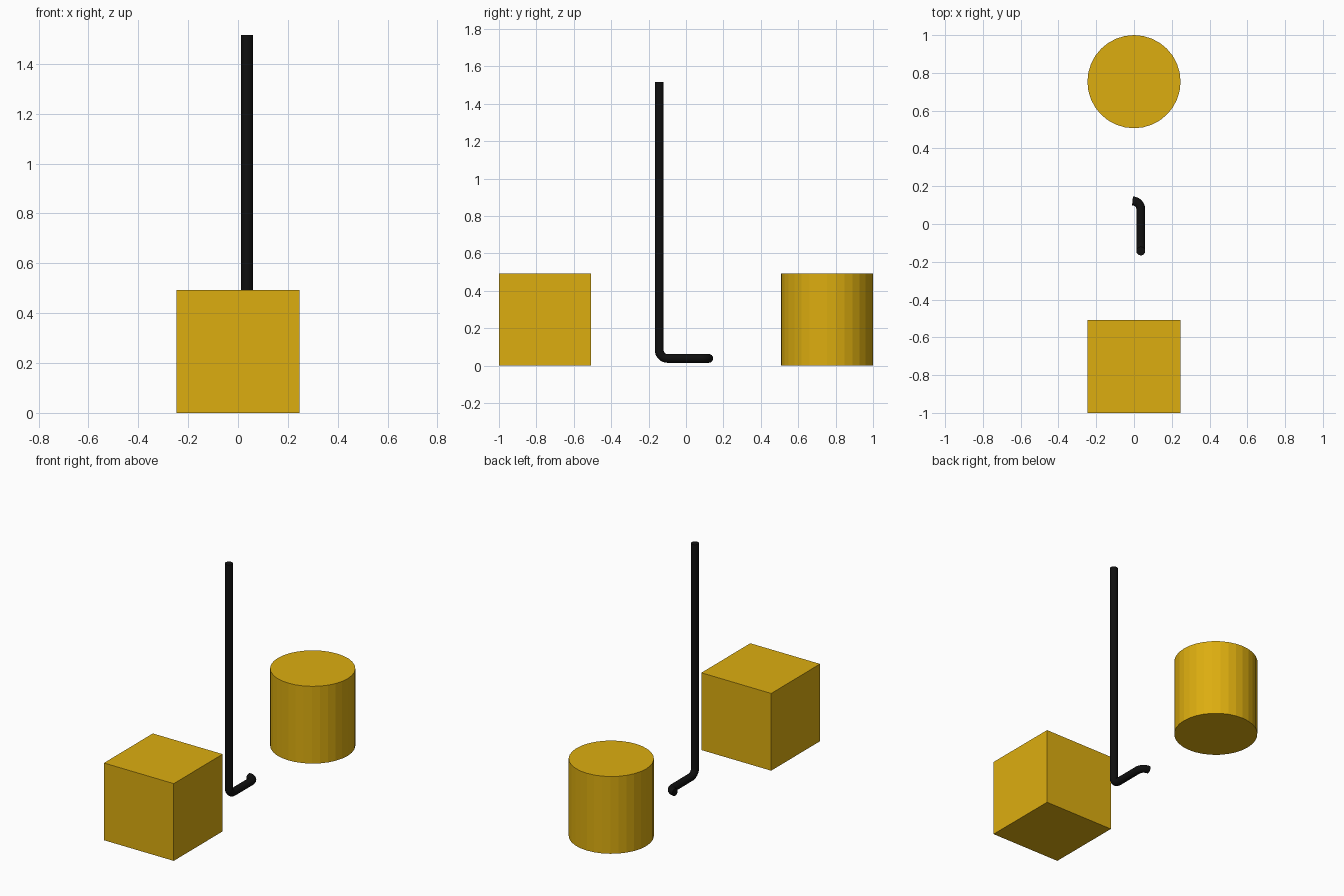
import bpy
from math import sin, cos, pi

if "Cube" in bpy.data.objects:
    bpy.data.objects.remove(bpy.data.objects["Cube"])


def material(name, color):
    m = bpy.data.materials.new(name)
    m.diffuse_color = color
    m.use_nodes = True
    m.node_tree.nodes["Principled BSDF"].inputs["Base Color"].default_value = m.diffuse_color
    return m


yellow = material("yellow", (0.72, 0.42, 0.005, 1))
black = material("black", (0.005, 0.005, 0.005, 1))

SIZE = 0.493      # width and height of both blocks
OFFSET = 0.7535   # distance of the blocks from the centre

# Box block at the front
bpy.ops.mesh.primitive_cube_add(size=SIZE, location=(0, -OFFSET, SIZE / 2))
box = bpy.context.object
box.name = "box_block"
box.data.materials.append(yellow)

# Round block at the back
bpy.ops.mesh.primitive_cylinder_add(vertices=32, radius=SIZE / 2, depth=SIZE,
                                    location=(0, OFFSET, SIZE / 2))
drum = bpy.context.object
drum.name = "round_block"
drum.data.materials.append(yellow)

# Path of the bent rod: long shaft, elbow, foot, sideways hook
X, Y, Z, B, N = 0.036, -0.143, 0.039, 0.044, 8
END_Y = 0.122
angles = [pi / 2 * i / N for i in range(N + 1)]
path = [(X, Y, 1.516)]
path += [(X, Y + B - B * cos(a), Z + B - B * sin(a)) for a in angles]
path += [(X - B + B * cos(a), END_Y - B + B * sin(a), Z) for a in angles]

curve = bpy.data.curves.new("bent_rod", 'CURVE')
curve.dimensions = '3D'
curve.bevel_depth = 0.0235
curve.bevel_resolution = 6
curve.use_fill_caps = True
spline = curve.splines.new('POLY')
spline.points.add(len(path) - 1)
for p, co in zip(spline.points, path):
    p.co = (*co, 1)
rod = bpy.data.objects.new("bent_rod", curve)
bpy.context.collection.objects.link(rod)
curve.materials.append(black)

# Turn the rod into a mesh, smooth along its length with sharp ends
bpy.ops.object.select_all(action='DESELECT')
rod.select_set(True)
bpy.context.view_layer.objects.active = rod
bpy.ops.object.convert(target='MESH')
bpy.ops.object.shade_smooth_by_angle()
